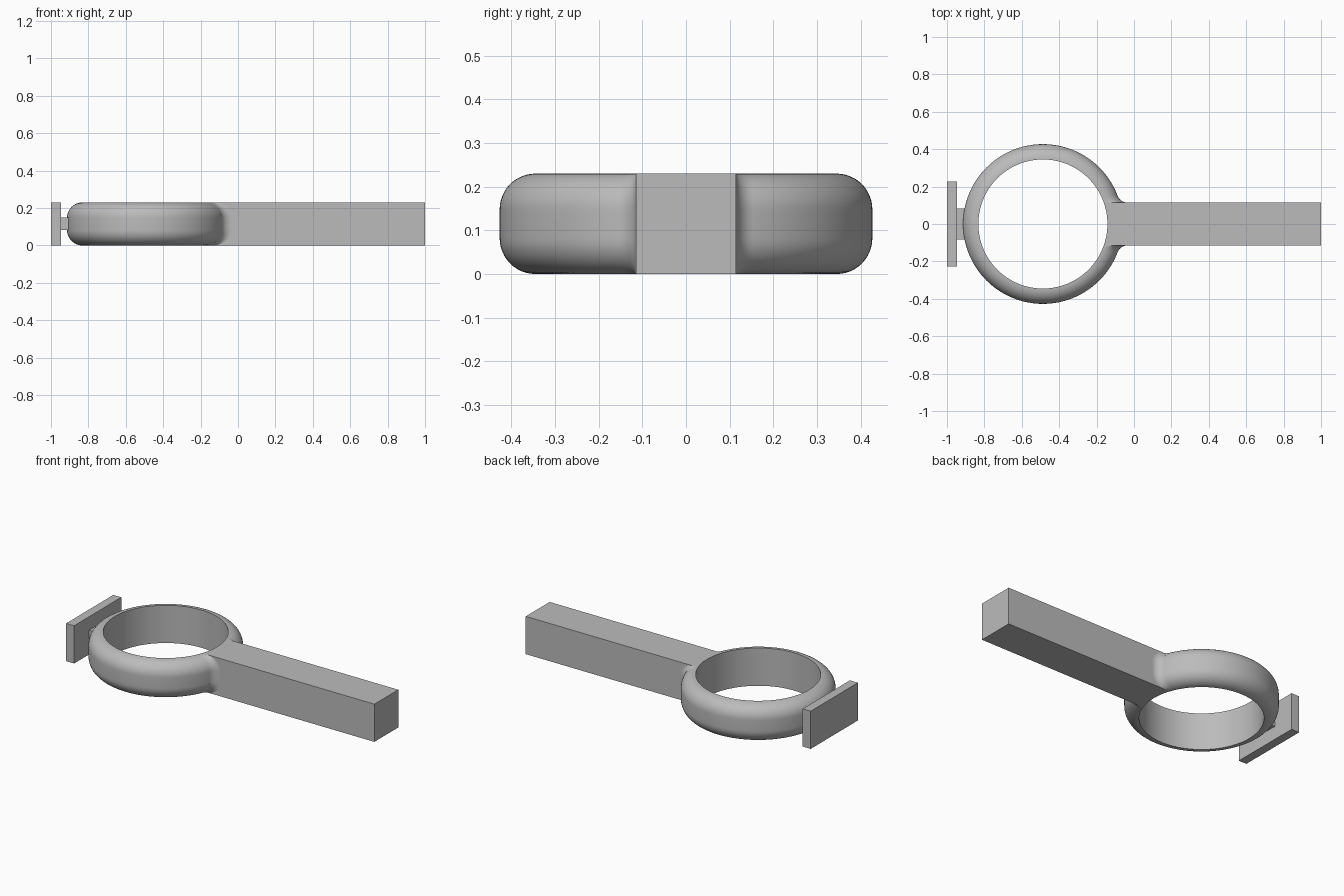
import bpy, bmesh, math
from math import sin, cos, pi

cube = bpy.data.objects.get("Cube")
if cube:
    bpy.data.objects.remove(cube, do_unlink=True)

H = 0.23               # overall height
CX = -0.487            # ring centre
R_IN, R_OUT = 0.345, 0.427
ROUND = R_OUT - R_IN   # rounding of the ring's outer edges
HALF = 0.115           # half width of the handle
FILLET = 0.056         # blend radius between ring and handle

grey = bpy.data.materials.new("plain grey")
grey.use_nodes = True
COLOUR = (0.5, 0.5, 0.5, 1)
grey.diffuse_color = COLOUR
grey.node_tree.nodes["Principled BSDF"].inputs["Base Color"].default_value = COLOUR


def loft(name, loops, cyclic=False, smooth=False):
    """Bridge equal closed loops of points; cap the ends unless cyclic."""
    bm = bmesh.new()
    rows = [[bm.verts.new(p) for p in loop] for loop in loops]
    n = len(rows[0])
    pairs = list(zip(rows, rows[1:])) + ([(rows[-1], rows[0])] if cyclic else [])
    for a, b in pairs:
        for i in range(n):
            j = (i + 1) % n
            bm.faces.new((a[i], a[j], b[j], b[i]))
    if not cyclic:
        bm.faces.new(rows[0])
        bm.faces.new(rows[-1])
    bmesh.ops.recalc_face_normals(bm, faces=bm.faces)
    mesh = bpy.data.meshes.new(name)
    bm.to_mesh(mesh)
    bm.free()
    mesh.materials.append(grey)
    obj = bpy.data.objects.new(name, mesh)
    bpy.context.collection.objects.link(obj)
    if smooth:
        bpy.ops.object.select_all(action='DESELECT')
        obj.select_set(True)
        bpy.context.view_layer.objects.active = obj
        bpy.ops.object.shade_smooth_by_angle(angle=math.radians(35))
    return obj


def extrude(name, outline, z0, z1):
    return loft(name, [[(x, y, z) for x, y in outline] for z in (z0, z1)])


def box(name, x0, x1, half_y, z0, z1):
    extrude(name, [(x0, -half_y), (x1, -half_y), (x1, half_y), (x0, half_y)], z0, z1)


# Outer ring profile as (radius, height), rounded at bottom and top
STEPS = 12
quarter = [pi / 2 * i / STEPS for i in range(STEPS + 1)]
profile = [(R_IN + ROUND * sin(a), ROUND - ROUND * cos(a)) for a in quarter]
profile += [(r, H - z) for r, z in reversed(profile)]

# Ring: the profile closes on itself along the straight inner wall
SEG = 128
loft("ring", [[(CX + r * cos(t), r * sin(t), z) for r, z in profile]
              for t in (2 * pi * i / SEG for i in range(SEG))],
     cyclic=True, smooth=True)

# Handle: square bar whose inner end follows the ring's bore
r_end = R_IN + 0.001
spread = math.asin(HALF / r_end)
bore = [(CX + r_end * cos(t), r_end * sin(t))
        for t in (spread * (1 - i / 8) for i in range(17))]
extrude("handle", bore + [(1, -HALF), (1, HALF)], 0, H)


# Concave blends between the ring and both sides of the handle
def blend_section(r, z, side):
    yc = HALF + FILLET
    xc = math.sqrt((r + FILLET) ** 2 - yc ** 2)
    start, end = math.atan2(-yc, -xc), -pi / 2
    pts = []
    for i in range(13):
        a = start + (end - start) * i / 12
        pts.append((CX + xc + FILLET * cos(a), side * (yc + FILLET * sin(a)), z))
    inner = r_end * cos(spread)
    return pts + [(CX + inner, side * HALF, z)]


for label, side in (("left", 1), ("right", -1)):
    loft(label + "_blend", [blend_section(r, z, side) for r, z in profile], smooth=True)

# End plate and the short peg joining it to the ring
box("end_plate", -1, -0.946, 0.227, 0, H)
box("plate_peg", -0.95, CX - R_OUT + 0.03, 0.083, 0.082, 0.148)
